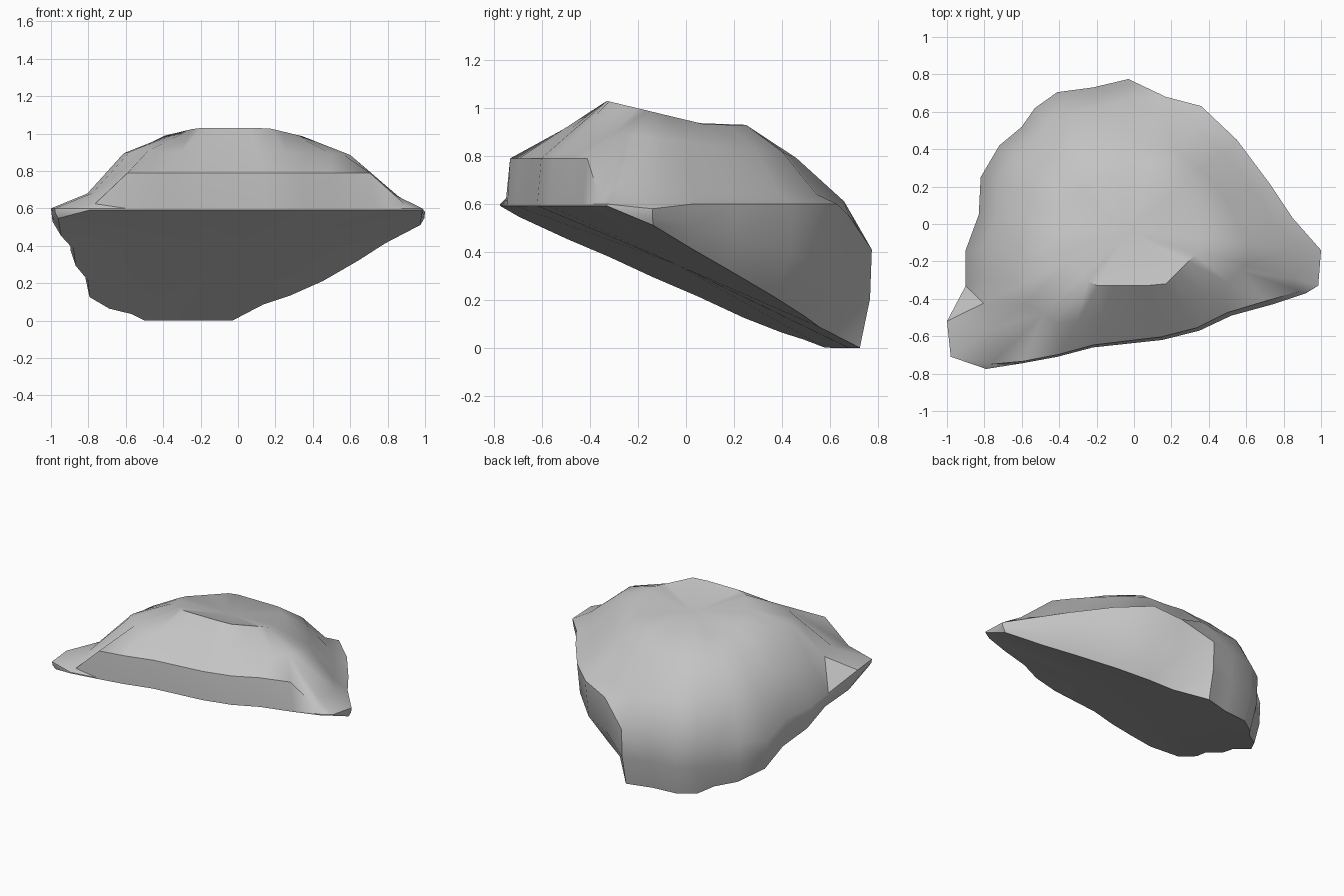
import bpy
import bmesh
import math
from mathutils import Vector

default_cube = bpy.data.objects.get("Cube")
if default_cube:
    bpy.data.objects.remove(default_cube, do_unlink=True)

# Widest outline of the boulder, counter-clockwise from the front corner
OUTLINE = [
    (-.98, -.71, .6), (-.79, -.775, .6), (-.6, -.745, .6), (-.41, -.71, .6),
    (-.22, -.66, .6), (.15, -.62, .6), (.35, -.57, .6), (.52, -.49, .6),
    (.74, -.43, .6), (.92, -.37, .6), (.985, -.33, .6), (1, -.14, .58),
    (.85, .03, .6), (.73, .21, .6), (.55, .45, .6), (.36, .63, .6),
    (.17, .68, .55), (-.03, .775, .41), (-.22, .73, .42), (-.41, .705, .4),
    (-.53, .62, .4), (-.6, .52, .38), (-.72, .42, .36), (-.82, .25, .34),
    (-.83, .05, .42), (-.9, -.14, .46), (-.9, -.33, .48), (-1, -.52, .6),
]
CENTRE = Vector((-.03, -.04, 0))


def base_height(x, y):
    """Height of the sloping flat underside."""
    return max(0, .6 - .47 * (y + .57 - .25 * x))


def crown_height(y):
    """Height of the crown, tilted in front and level behind."""
    return max(.93, 1.03 - .24 * (y + .33))


def underside_point(rim):
    drop = max(0, rim.z - base_height(rim.x, rim.y))
    undercut = max(.15, .15 + 1.3 * (rim.z - .41))
    p = CENTRE + (rim - CENTRE) * (1 - undercut * drop)
    p.z = min(rim.z - .008, base_height(p.x, p.y))
    return p


def wall_point(rim):
    p = rim.lerp(underside_point(rim), .15)
    p.z = rim.z - .5 * max(.008, rim.z - base_height(rim.x, rim.y))
    return p


def crown_point(rim):
    d = rim - CENTRE
    across, along = abs(d.x), abs(d.y)
    p = CENTRE + d / max(across / .38, along / .29, (across + along) / .48)
    p.z = crown_height(p.y)
    return p


def flank_point(rim, t, rise):
    top = crown_point(rim)
    p = rim.lerp(top, t)
    p.z = rim.z + (top.z - rim.z) * rise
    return p


def has_front_lip(rim):
    return -.65 < rim.x < .8 and rim.y < -.4


def lower_flank(rim):
    if has_front_lip(rim):
        p = flank_point(rim, .05 + .04 * rim.x, 0)
        p.z = .79
        return p
    if rim.y < -.35:
        # Flat spur on the right, tight corner elsewhere
        return flank_point(rim, .3, .2) if rim.x < -.9 else flank_point(rim, .05, .06)
    rise = .18 + 1.9 * (.6 - rim.z) - .2 * max(0, rim.y)
    return flank_point(rim, .22, min(.5, max(.12, rise)))


def upper_flank(rim):
    if has_front_lip(rim):
        return lower_flank(rim).lerp(crown_point(rim), .48)
    rise = .74 + .5 * (.6 - rim.z) - .13 * max(0, rim.y)
    return flank_point(rim, .6, min(.8, rise))


# Loft the rings from the underside to the crown
bm = bmesh.new()
rims = [Vector(p) for p in OUTLINE]
stages = (underside_point, wall_point, Vector, lower_flank, upper_flank, crown_point)
rings = [[bm.verts.new(stage(rim)) for rim in rims] for stage in stages]
count = len(rims)
for low, high in zip(rings, rings[1:]):
    for i in range(count):
        j = (i + 1) % count
        bm.faces.new((low[i], low[j], high[j], high[i]))

# Close the underside and the crown with fans
base_hub = base_height(CENTRE.x, CENTRE.y)
crown_hub = crown_height(CENTRE.y) - .02
for ring, height in ((rings[0], base_hub), (rings[-1], crown_hub)):
    hub = bm.verts.new((CENTRE.x, CENTRE.y, height))
    for i in range(count):
        bm.faces.new((ring[i], ring[(i + 1) % count], hub))

bmesh.ops.triangulate(bm, faces=bm.faces[:])
bmesh.ops.recalc_face_normals(bm, faces=bm.faces[:])
mesh = bpy.data.meshes.new("boulder")
bm.to_mesh(mesh)
bm.free()

# Stone material
stone = bpy.data.materials.new("stone_grey")
stone.use_nodes = True
colour = (.55, .55, .55, 1)
stone.diffuse_color = colour
for node in stone.node_tree.nodes:
    if node.type == "BSDF_PRINCIPLED":
        node.inputs["Base Color"].default_value = colour
mesh.materials.append(stone)

boulder = bpy.data.objects.new("boulder", mesh)
bpy.context.collection.objects.link(boulder)
for other in bpy.context.selected_objects:
    other.select_set(False)
boulder.select_set(True)
bpy.context.view_layer.objects.active = boulder
bpy.ops.object.shade_smooth_by_angle(angle=math.radians(35))
